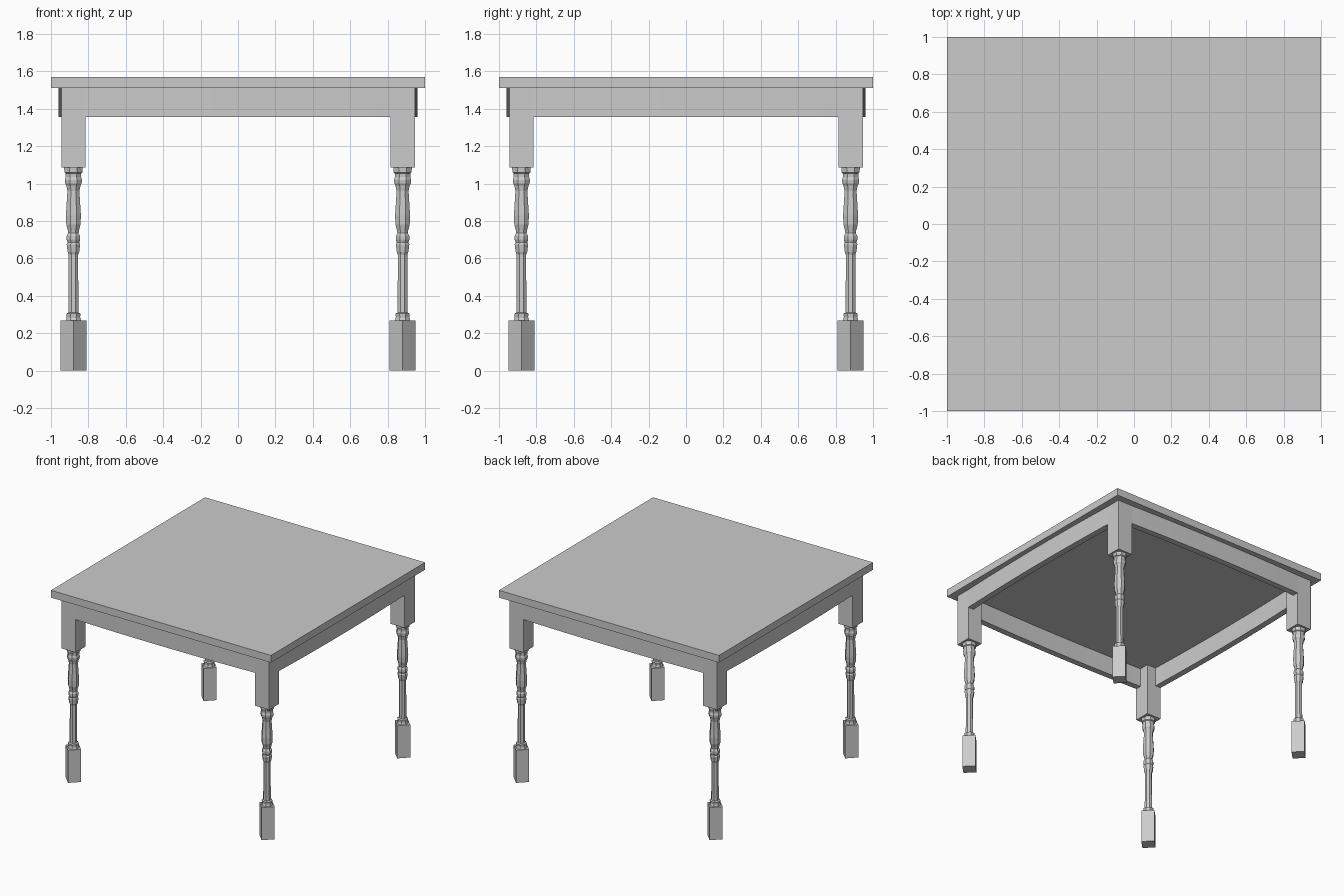
import bpy, bmesh
from math import pi, cos, sin

if "Cube" in bpy.data.objects:
    bpy.data.objects.remove(bpy.data.objects["Cube"])

LEG = 0.88  # leg centre distance from the middle


def finish(name, bm):
    bmesh.ops.recalc_face_normals(bm, faces=bm.faces)
    me = bpy.data.meshes.new(name)
    bm.to_mesh(me)
    bm.free()
    ob = bpy.data.objects.new(name, me)
    bpy.context.collection.objects.link(ob)
    return ob


def prism(name, outline, z0, z1):
    """Extrude a flat outline from z0 up to z1."""
    bm = bmesh.new()
    face = bm.faces.new([bm.verts.new((x, y, z0)) for x, y in outline])
    ext = bmesh.ops.extrude_face_region(bm, geom=[face])
    top = [v for v in ext["geom"] if isinstance(v, bmesh.types.BMVert)]
    bmesh.ops.translate(bm, verts=top, vec=(0, 0, z1 - z0))
    return finish(name, bm)


def turned(name, profile, cx, cy, sides=8):
    """Faceted turning from (z, half width) pairs, flat side to the front."""
    bm = bmesh.new()
    rings = []
    for z, r in profile:
        R = r / cos(pi / sides)
        angs = [2 * pi * (i + 0.5) / sides for i in range(sides)]
        rings.append([bm.verts.new((cx + R * cos(a), cy + R * sin(a), z)) for a in angs])
    for a, b in zip(rings, rings[1:]):
        for i in range(sides):
            j = (i + 1) % sides
            bm.faces.new((a[i], a[j], b[j], b[i]))
    bm.faces.new(rings[0])
    bm.faces.new(rings[-1])
    return finish(name, bm)


def square(h, cx=0, cy=0):
    return [(cx - h, cy - h), (cx + h, cy - h), (cx + h, cy + h), (cx - h, cy + h)]


def diamond(h, cx, cy):
    return [(cx - h, cy), (cx, cy - h), (cx + h, cy), (cx, cy + h)]


# Table top
prism("table_top", square(1.0), 1.51, 1.57)

# Slightly bowed aprons, one per side
xs = [-LEG + 2 * LEG * i / 12 for i in range(13)]
bow = [(x, -0.96 + 0.015 * (x / 0.815) ** 2) for x in xs]
apron = bow + [(x, y + 0.05) for x, y in reversed(bow)]
for k, side in enumerate(("front", "right", "back", "left")):
    ob = prism(side + "_apron", apron, 1.357, 1.51)
    ob.rotation_euler.z = k * pi / 2

# Legs: square upper block, turned shaft, foot block set diagonally
shaft = [(0.265, 0.042), (0.285, 0.036), (0.305, 0.038), (0.31, 0.027),
         (0.62, 0.025), (0.635, 0.031), (0.675, 0.036), (0.685, 0.031),
         (0.70, 0.036), (0.72, 0.036), (0.735, 0.028), (0.75, 0.030),
         (0.78, 0.038), (0.83, 0.040), (0.96, 0.032), (0.99, 0.038),
         (1.00, 0.044), (1.02, 0.046), (1.035, 0.041), (1.055, 0.042),
         (1.06, 0.048), (1.09, 0.050)]
for fy, sy in (("front", -1), ("back", 1)):
    for fx, sx in (("left", -1), ("right", 1)):
        cx, cy = sx * LEG, sy * LEG
        tag = f"{fy}_{fx}_leg_"
        prism(tag + "block", square(0.065, cx, cy), 1.087, 1.51)
        turned(tag + "shaft", shaft, cx, cy)
        prism(tag + "foot", diamond(0.07, cx, cy), 0.0, 0.268)
